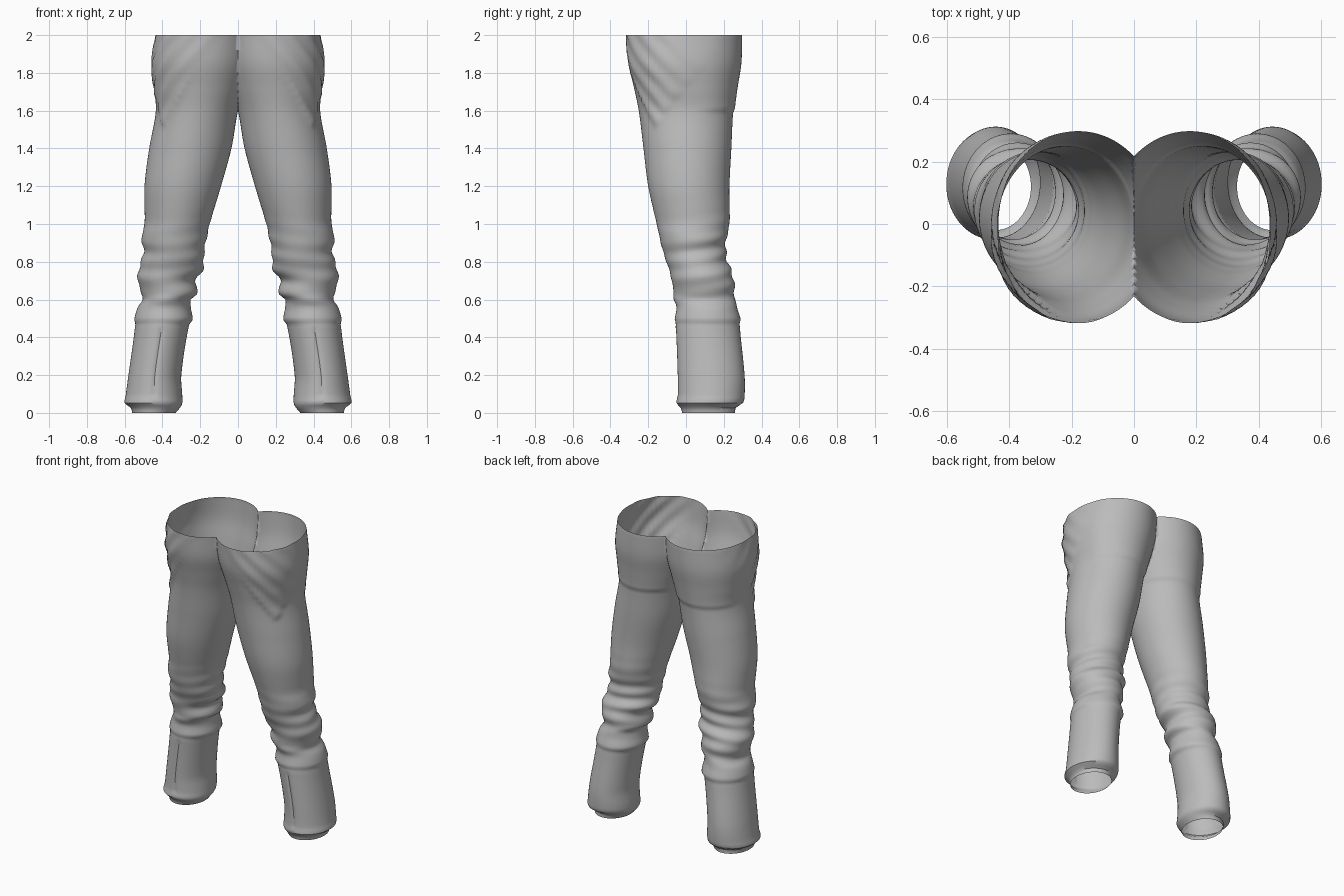
import bpy
import bmesh
import math

SEGMENTS = 72
RINGS = 150

# Leg profile: height, inner x, outer x, front y, back y
PROFILE = [
    (0.0, .33, .56, -.02, .26),
    (.03, .305, .57, -.03, .265),
    (.05, .295, .6, -.05, .3),
    (.09, .295, .595, -.045, .31),
    (.2, .3, .58, -.045, .31),
    (.46, .26, .545, -.055, .285),
    (.49, .24, .55, -.06, .29),
    (.56, .25, .53, -.05, .27),
    (.6, .25, .505, -.065, .26),
    (.63, .215, .51, -.065, .255),
    (.7, .225, .53, -.075, .255),
    (.76, .185, .525, -.09, .235),
    (.85, .18, .5, -.12, .21),
    (.93, .165, .51, -.14, .215),
    (1.0, .15, .495, -.155, .23),
    (1.2, .09, .495, -.2, .23),
    (1.4, .035, .47, -.225, .24),
    (1.6, 0.0, .435, -.25, .25),
    (1.72, -.035, .445, -.275, .265),
    (1.85, -.07, .455, -.305, .285),
    (2.0, -.08, .435, -.315, .29),
]


def slope(i, c):
    a = PROFILE[max(i - 1, 0)]
    b = PROFILE[min(i + 1, len(PROFILE) - 1)]
    return (b[c] - a[c]) / (b[0] - a[0])


def sample(z):
    """Smooth interpolation of the leg profile at one height."""
    i = 0
    while i < len(PROFILE) - 2 and PROFILE[i + 1][0] < z:
        i += 1
    a, b = PROFILE[i], PROFILE[i + 1]
    h = b[0] - a[0]
    t = (z - a[0]) / h
    blend = t * t * (3 - 2 * t)
    start = t * (1 - t) ** 2 * h
    end = t * t * (t - 1) * h
    return [a[c] + (b[c] - a[c]) * blend + slope(i, c) * start + slope(i + 1, c) * end
            for c in range(1, 5)]


def step(value, width):
    t = min(max(value / width + .5, 0), 1)
    return t * t * (3 - 2 * t)


def bump(value, width):
    return math.exp(-(value / width) ** 2)


def folds(angle, z):
    """Cloth relief measured outward from the leg."""
    back = .5 + .5 * math.sin(angle)
    # Gathered creases behind the knee
    knee = bump(z - .8, .16) * math.sin(70 * z + 2 * math.cos(angle + 1))
    relief = .008 * knee * (.25 + .75 * back)
    # Pointed pocket drape on the front of the hip
    side = angle + .75
    edge = 1.5 + (.45 if side < 0 else .3) * abs(side)
    drape = step(z - edge, .04) * bump(side, .8)
    relief += drape * (.008 + .005 * math.sin(45 * (z + .3 * side)))
    # Seat panel edge
    relief += .008 * step(z - 1.6, .03) * step(back - .7, .3)
    # Pressed crease down the front of the lower leg
    if .08 < z < .45:
        relief -= .006 * bump(angle + math.pi / 2, .06)
    # Seam above the lower leg
    relief -= .006 * bump(z - .475, .008)
    return relief * step(2.0 - z + .01, .04)


def build_leg_mesh():
    bm = bmesh.new()
    rings = []
    for r in range(RINGS + 1):
        z = 2.0 * r / RINGS
        inner, outer, front, back = sample(z)
        cx, cy = (inner + outer) / 2, (front + back) / 2
        rx, ry = (outer - inner) / 2, (back - front) / 2
        ring = []
        for s in range(SEGMENTS):
            angle = 2 * math.pi * s / SEGMENTS - math.pi
            d = folds(angle, z)
            ring.append(bm.verts.new((cx + (rx + d) * math.cos(angle),
                                      cy + (ry + d) * math.sin(angle), z)))
        rings.append(ring)
    for low, high in zip(rings, rings[1:]):
        for s in range(SEGMENTS):
            n = (s + 1) % SEGMENTS
            bm.faces.new((low[s], low[n], high[n], high[s]))
    # Trim the cloth past the centre seam so the two legs join openly
    bmesh.ops.bisect_plane(bm, geom=bm.verts[:] + bm.edges[:] + bm.faces[:],
                           plane_co=(0, 0, 0), plane_no=(1, 0, 0), clear_inner=True)
    mesh = bpy.data.meshes.new("trousers")
    bm.to_mesh(mesh)
    bm.free()
    return mesh


cube = bpy.data.objects.get("Cube")
if cube:
    bpy.data.objects.remove(cube, do_unlink=True)

# Cloth material
cloth = bpy.data.materials.new("grey cloth")
cloth.use_nodes = True
colour = (.5, .5, .5, 1)
cloth.diffuse_color = colour
cloth.node_tree.nodes["Principled BSDF"].inputs["Base Color"].default_value = colour

# Trousers: one open leg mirrored across the centre seam
trousers = bpy.data.objects.new("trousers", build_leg_mesh())
bpy.context.collection.objects.link(trousers)
trousers.data.materials.append(cloth)
mirror = trousers.modifiers.new("other leg", 'MIRROR')
mirror.use_axis = (True, False, False)
mirror.merge_threshold = .001

bpy.context.view_layer.objects.active = trousers
trousers.select_set(True)
bpy.ops.object.shade_smooth_by_angle(angle=math.radians(40))
